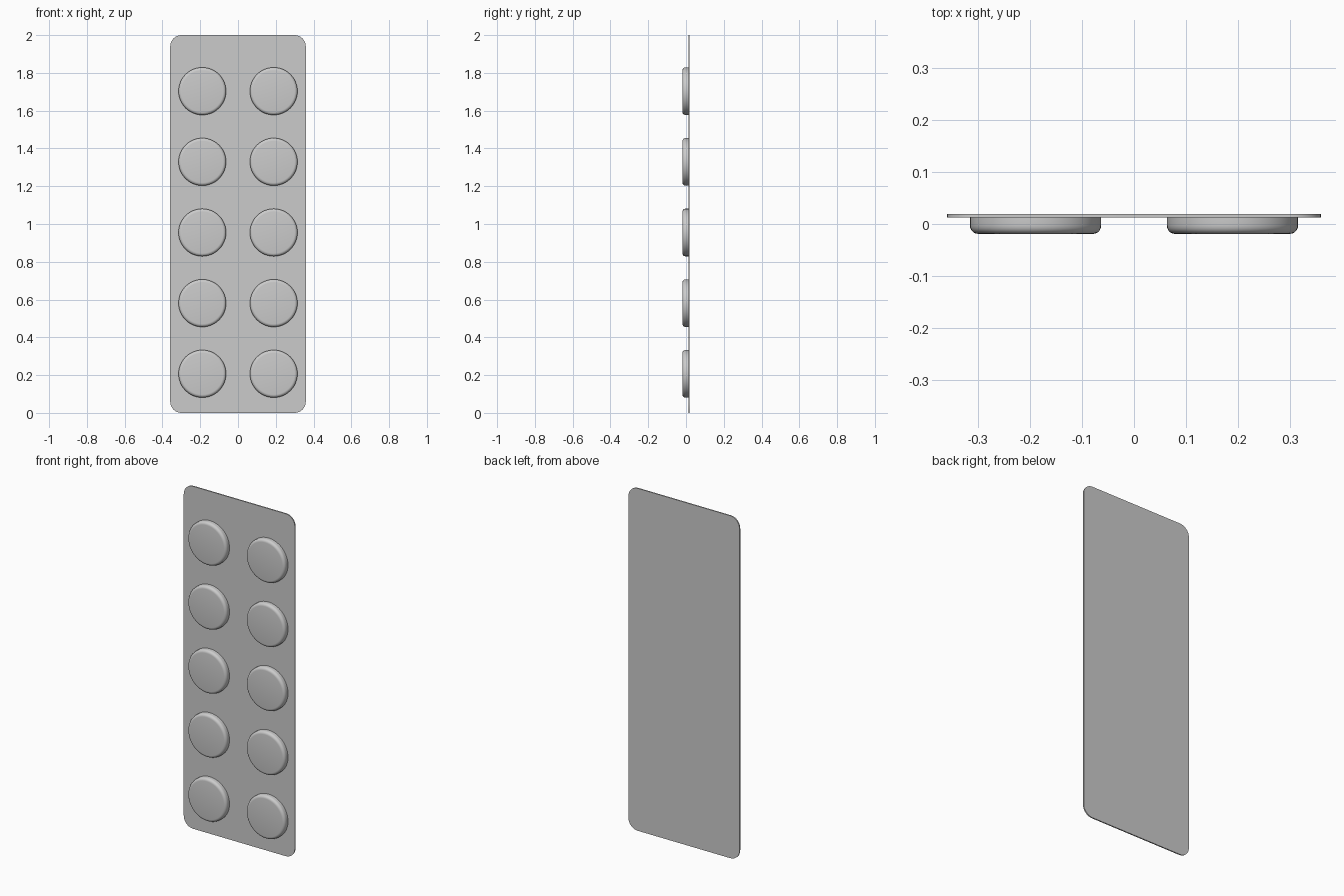
import bpy
import bmesh
import math
from mathutils import Matrix

cube = bpy.data.objects.get("Cube")
if cube:
    bpy.data.objects.remove(cube, do_unlink=True)

WIDTH, HEIGHT, CORNER = 0.718, 2.0, 0.06
BACK, SHEET_FRONT, FRONT = 0.019, 0.012, -0.019

grey = bpy.data.materials.new("light_grey_foil")
grey.use_nodes = True
colour = (0.6, 0.6, 0.6, 1)
grey.diffuse_color = colour
grey.node_tree.nodes["Principled BSDF"].inputs["Base Color"].default_value = colour


def make_object(name, bm):
    bmesh.ops.recalc_face_normals(bm, faces=bm.faces)
    mesh = bpy.data.meshes.new(name)
    bm.to_mesh(mesh)
    bm.free()
    mesh.materials.append(grey)
    obj = bpy.data.objects.new(name, mesh)
    bpy.context.collection.objects.link(obj)
    bpy.ops.object.select_all(action="DESELECT")
    obj.select_set(True)
    bpy.context.view_layer.objects.active = obj
    bpy.ops.object.shade_smooth_by_angle(angle=math.radians(40))
    return obj


# Thin backing sheet with rounded corners
bm = bmesh.new()
bmesh.ops.create_cube(bm, size=1)
bmesh.ops.scale(bm, verts=bm.verts, vec=(WIDTH, BACK - SHEET_FRONT, HEIGHT))
bmesh.ops.translate(bm, verts=bm.verts, vec=(0, (BACK + SHEET_FRONT) / 2, HEIGHT / 2))
corners = [e for e in bm.edges if abs(e.verts[0].co.y - e.verts[1].co.y) > 0.001]
bmesh.ops.bevel(bm, geom=corners, offset=CORNER, segments=8, profile=0.5, affect="EDGES")
make_object("backing_sheet", bm)


# Round blister pocket: a shallow disc with a softened front rim
def blister(name, x, z):
    bm = bmesh.new()
    turn = Matrix.Rotation(math.pi / 2, 4, "X")
    depth = SHEET_FRONT - FRONT
    place = Matrix.Translation((x, (SHEET_FRONT + FRONT) / 2, z))
    bmesh.ops.create_cone(bm, cap_ends=True, segments=48, radius1=0.126,
                          radius2=0.126, depth=depth, matrix=place @ turn)
    rim = [e for e in bm.edges if all(v.co.y < FRONT + 0.001 for v in e.verts)]
    bmesh.ops.bevel(bm, geom=rim, offset=0.016, segments=5, profile=0.5, affect="EDGES")
    back = [f for f in bm.faces if all(v.co.y > SHEET_FRONT - 0.001 for v in f.verts)]
    bmesh.ops.delete(bm, geom=back, context="FACES_ONLY")
    make_object(name, bm)


# Two columns of five pockets
for row in range(5):
    for side, x in (("left", 0.189), ("right", -0.189)):
        blister(f"{side}_blister_{row + 1}", x, 0.207 + row * 0.374)
